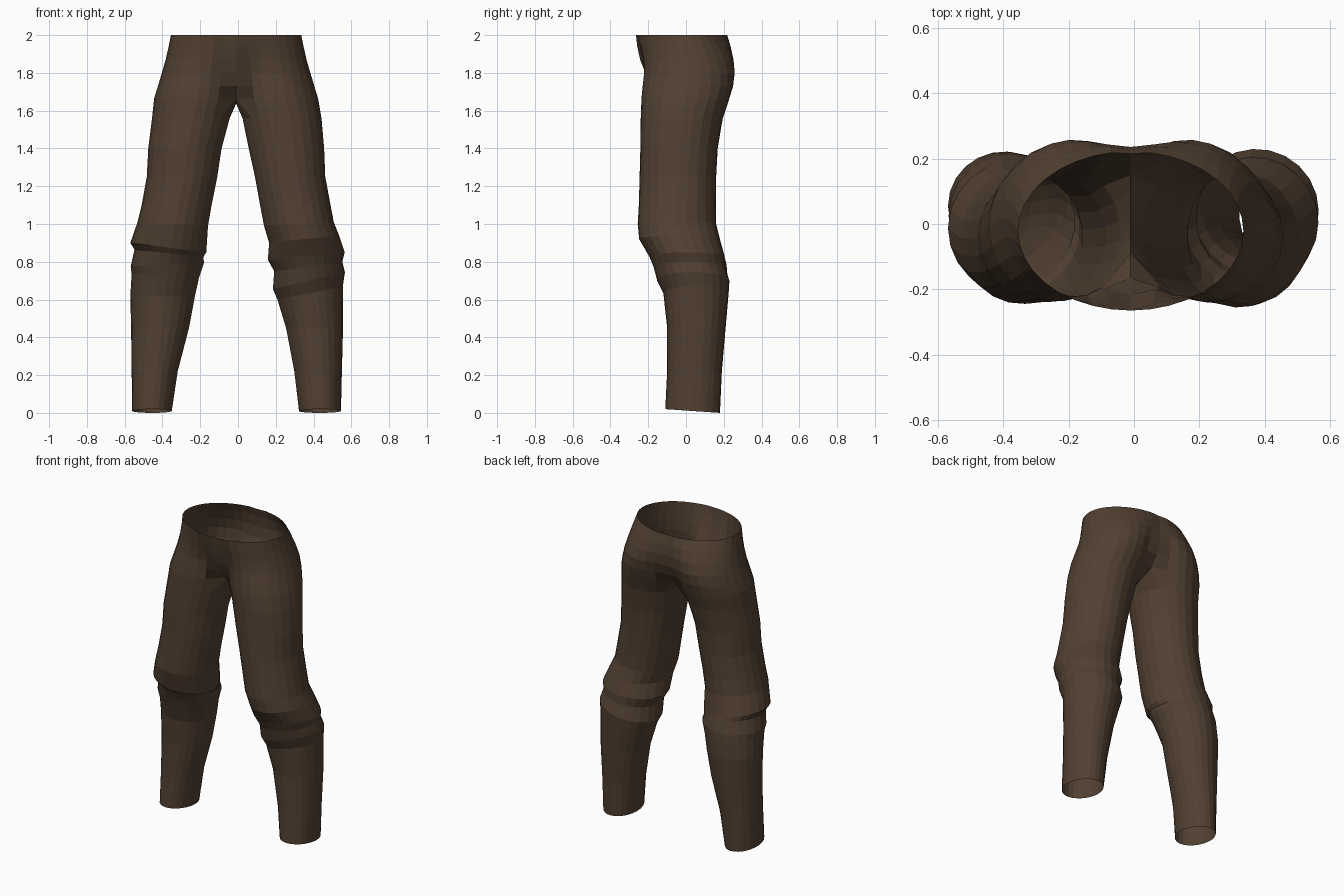
import bpy, bmesh, math

if "Cube" in bpy.data.objects:
    bpy.data.objects.remove(bpy.data.objects["Cube"])

OUT, INN = 19, 4              # points on the outer arc / the inner thigh of each ring
CX = -0.01                    # centre seam

# Leg rows: z, outer |x|, inner |x|, front y, back y, tilt (outer edge up)
LEFT = [
    (1.56, .455, .042, -.237, .195, 0), (1.40, .475, .085, -.24, .165, 0),
    (1.25, .483, .108, -.24, .155, 0), (1.10, .510, .138, -.243, .155, 0),
    (1.00, .532, .157, -.245, .16, .01), (.875, .570, .166, -.215, .19, .025),
    (.845, .548, .182, -.190, .20, .02), (.785, .568, .178, -.165, .215, -.01),
    (.725, .563, .205, -.145, .22, .01), (.62, .570, .226, -.112, .222, 0),
    (.45, .566, .258, -.10, .21, 0), (.22, .563, .318, -.10, .19, 0),
    (.01, .560, .350, -.11, .18, 0)]
RIGHT = [
    (1.56, .442, .022, -.240, .195, 0), (1.40, .456, .055, -.242, .168, 0),
    (1.25, .462, .088, -.246, .16, 0), (1.10, .490, .115, -.25, .158, 0),
    (1.00, .507, .136, -.256, .16, .01), (.92, .535, .163, -.248, .18, .02),
    (.83, .565, .156, -.195, .205, .02), (.775, .552, .190, -.172, .208, .025),
    (.70, .566, .183, -.152, .23, .045), (.635, .555, .207, -.12, .226, .035),
    (.45, .556, .253, -.10, .21, 0), (.22, .550, .297, -.10, .19, 0),
    (.01, .545, .322, -.11, .18, 0)]

# Hip rows: z, half width, front y, back y, seam front y, seam back y, waist blend
HIPS = [
    (2.00, .345, -.265, .222, -.265, .215, 1.0),
    (1.94, .357, -.255, .248, -.258, .228, .8),
    (1.87, .373, -.242, .266, -.243, .236, .55),
    (1.80, .393, -.232, .268, -.215, .232, .3),
    (1.73, .414, -.233, .253, -.165, .205, .1),
    (1.665, .434, -.236, .230, -.09, .15, 0)]


def oval(phi, cx, cy, rx, ry):
    """Point on an oval; phi = 0 faces front, positive goes to the outside."""
    return cx + rx * math.sin(phi), cy - ry * math.cos(phi)


def ring_angles():
    """Outer arc from the front seam to the back seam, then the inner thigh."""
    outer = [math.radians(-50 + 280 * j / (OUT - 1)) for j in range(OUT)]
    inner = [math.radians(230 + 80 * (k + 1) / (INN + 1)) for k in range(INN)]
    return outer, inner


def hip_ring(row):
    z, w, front, back, seam_f, seam_b, blend = row
    cy, ry = (front + back) / 2, (back - front) / 2
    pts = []
    for j, phi in enumerate(ring_angles()[0]):
        lx, ly = oval(phi, w / 2, cy, w / 2, ry)
        ex, ey = oval(math.pi * j / (OUT - 1), 0, cy, w, ry)
        x, y = lx + (ex - lx) * blend, ly + (ey - ly) * blend
        if j in (0, OUT - 1):
            x, y = 0, (seam_f if j == 0 else seam_b)
        pts.append((max(x, 0), y, z))
    return pts


def leg_ring(row):
    z, o, i, front, back, tilt = row
    outer, inner = ring_angles()
    cy, ry = (front + back) / 2, (back - front) / 2
    cuff = .01 if z < .1 else 0
    return [(*oval(p, (o + i) / 2, cy, (o - i) / 2, ry),
             z + tilt * math.sin(p) + cuff * math.cos(p)) for p in outer + inner]


def skin(bm, a, b, closed, flip):
    """Bridge two rings of equal length with quads."""
    n = len(a)
    for j in range(n if closed else n - 1):
        k = (j + 1) % n
        quad = [a[j], b[j], b[k], a[k]]
        bm.faces.new(quad[::-1] if flip else quad)


def build_side(bm, rows, side):
    def add(pts, shift):
        return [bm.verts.new((side * x + shift, y, z)) for x, y, z in pts]

    # Hip half, open along the centre seam
    hips = [add(hip_ring(r), CX) for r in HIPS]
    for a, b in zip(hips, hips[1:]):
        skin(bm, a, b, False, side < 0)
    # Crotch strip on the centre seam, running from back to front
    y0, y1 = HIPS[-1][5], HIPS[-1][4]
    strip = []
    for k in range(INN):
        t = (k + 1) / (INN + 1)
        strip.append((0, y0 + (y1 - y0) * t, 1.665 - .03 * math.sin(math.pi * t)))
    # Leg tube, open at the cuff
    rings = [hips[-1] + add(strip, CX)] + [add(leg_ring(r), 0) for r in rows]
    for a, b in zip(rings, rings[1:]):
        skin(bm, a, b, True, side < 0)


bm = bmesh.new()
build_side(bm, LEFT, -1)
build_side(bm, RIGHT, 1)
bmesh.ops.remove_doubles(bm, verts=bm.verts, dist=.0005)   # join the centre seam
mesh = bpy.data.meshes.new("trousers")
bm.to_mesh(mesh)
bm.free()

cloth = bpy.data.materials.new("dark_brown_cloth")
cloth.diffuse_color = (.085, .052, .032, 1)
cloth.use_nodes = True
cloth.node_tree.nodes["Principled BSDF"].inputs["Base Color"].default_value = cloth.diffuse_color
mesh.materials.append(cloth)
trousers = bpy.data.objects.new("trousers", mesh)
bpy.context.collection.objects.link(trousers)
